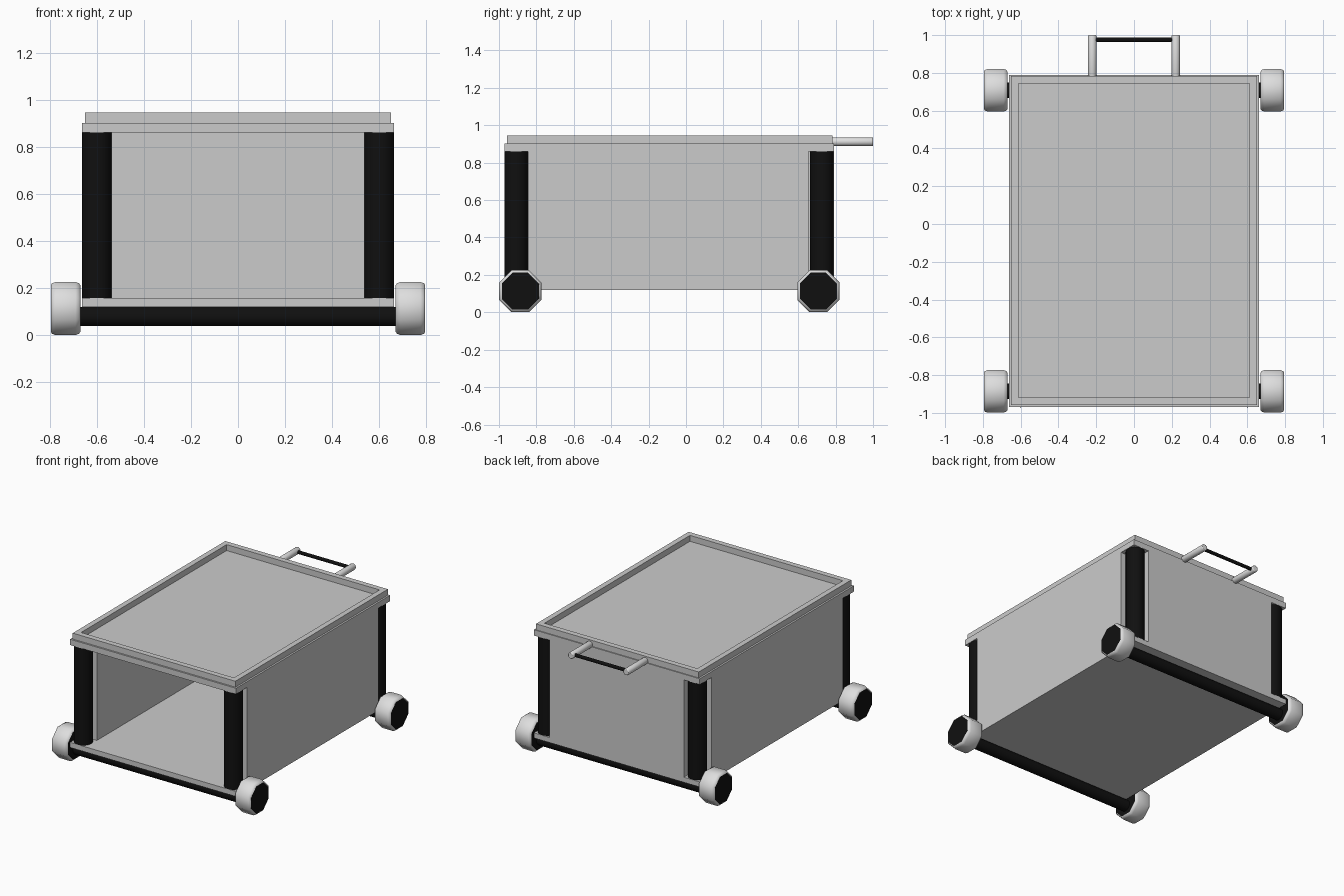
import bpy, bmesh, math
from mathutils import Matrix, Vector

cube = bpy.data.objects.get("Cube")
if cube:
    bpy.data.objects.remove(cube, do_unlink=True)


def material(name, value):
    mat = bpy.data.materials.new(name)
    mat.use_nodes = True
    color = (value, value, value, 1)
    mat.diffuse_color = color
    mat.node_tree.nodes["Principled BSDF"].inputs["Base Color"].default_value = color
    return mat


GREY = material("body grey", 0.6)
PALE = material("pale grey", 0.73)
BLACK = material("black", 0.005)


def finish(name, bm, *mats):
    bmesh.ops.recalc_face_normals(bm, faces=bm.faces)
    mesh = bpy.data.meshes.new(name)
    bm.to_mesh(mesh)
    bm.free()
    for mat in mats:
        mesh.materials.append(mat)
    obj = bpy.data.objects.new(name, mesh)
    bpy.context.collection.objects.link(obj)
    return obj


def box(name, lo, hi, mat=GREY):
    lo, hi = Vector(lo), Vector(hi)
    bm = bmesh.new()
    bmesh.ops.create_cube(bm, size=1)
    bmesh.ops.scale(bm, vec=hi - lo, verts=bm.verts)
    bmesh.ops.translate(bm, vec=(lo + hi) / 2, verts=bm.verts)
    return finish(name, bm, mat)


def rod(name, start, end, radius, mat, bevel=0.0, sides=24):
    start, end = Vector(start), Vector(end)
    axis = end - start
    bm = bmesh.new()
    bmesh.ops.create_cone(bm, cap_ends=True, segments=sides, radius1=radius,
                          radius2=radius, depth=axis.length)
    if bevel:
        rims = [e for e in bm.edges if any(len(f.verts) > 4 for f in e.link_faces)]
        bmesh.ops.bevel(bm, geom=rims, offset=bevel, segments=2, profile=0.5,
                        affect='EDGES')
    turn = axis.to_track_quat('Z', 'Y').to_matrix().to_4x4()
    bmesh.ops.transform(bm, matrix=Matrix.Translation((start + end) / 2) @ turn,
                        verts=bm.verts)
    for f in bm.faces:
        f.smooth = len(f.verts) <= 4
    return finish(name, bm, mat)


def wheel(name, side, y):
    # Octagonal tyre with rounded shoulders and black hub faces
    profile = [(0.67, 0.107), (0.675, 0.116), (0.69, 0.122),
               (0.775, 0.122), (0.79, 0.116), (0.795, 0.107)]
    bm = bmesh.new()
    rings = []
    for x, r in profile:
        angles = [math.pi / 8 + i * math.pi / 4 for i in range(8)]
        rings.append([bm.verts.new((side * x, y + r * math.cos(a),
                                    0.113 + r * math.sin(a))) for a in angles])
    for a, b in zip(rings, rings[1:]):
        for i in range(8):
            j = (i + 1) % 8
            bm.faces.new((a[i], a[j], b[j], b[i])).smooth = True
    for ring in (rings[0], rings[-1]):
        bm.faces.new(ring).material_index = 1
    return finish(name, bm, PALE, BLACK)


# Cabinet shell, open at the front
W, FRONT, BACK = 0.663, -0.97, 0.79
INNER, BACK_IN, FRONT_IN = 0.536, 0.655, -0.845
FLOOR, CEILING, TOP = 0.157, 0.86, 0.902
box("floor_panel", (-W, FRONT, 0.12), (W, BACK, FLOOR))
box("top_panel", (-W, FRONT, CEILING), (W, BACK, TOP))
box("back_wall", (-INNER, BACK_IN, FLOOR), (INNER, BACK, CEILING))

# Raised tray rim
RIM_X, RIM_F, RIM_B, RIM_Z = 0.65, -0.958, 0.783, 0.945
IN_X, IN_F, IN_B = 0.611, -0.918, 0.743
box("rim_front", (-RIM_X, RIM_F, TOP), (RIM_X, IN_F, RIM_Z))
box("rim_back", (-RIM_X, IN_B, TOP), (RIM_X, RIM_B, RIM_Z))

# Paired parts
for side, label in ((-1, "right"), (1, "left")):
    xs = sorted((side * INNER, side * W))
    box(f"{label}_wall", (xs[0], FRONT_IN, FLOOR), (xs[1], BACK_IN, CEILING))
    xs = sorted((side * IN_X, side * RIM_X))
    box(f"{label}_rim", (xs[0], IN_F, TOP), (xs[1], IN_B, RIM_Z))
    for end, post_y, wheel_y in (("front", -0.908, -0.886), ("back", 0.726, 0.708)):
        x = side * 0.6
        rod(f"{end}_{label}_post", (x, post_y, FLOOR), (x, post_y, CEILING),
            0.0625, BLACK)
        wheel(f"{end}_{label}_wheel", side, wheel_y)
    x = side * 0.221
    rod(f"{label}_handle_arm", (x, 0.775, 0.912), (x, 1.0, 0.912), 0.0235, PALE,
        bevel=0.005)

# Axles and handle grip
for end, y in (("front", -0.886), ("back", 0.708)):
    rod(f"{end}_axle", (-0.68, y, 0.079), (0.68, y, 0.079), 0.041, BLACK)
rod("handle_grip", (-0.221, 0.975, 0.912), (0.221, 0.975, 0.912), 0.012, BLACK)
